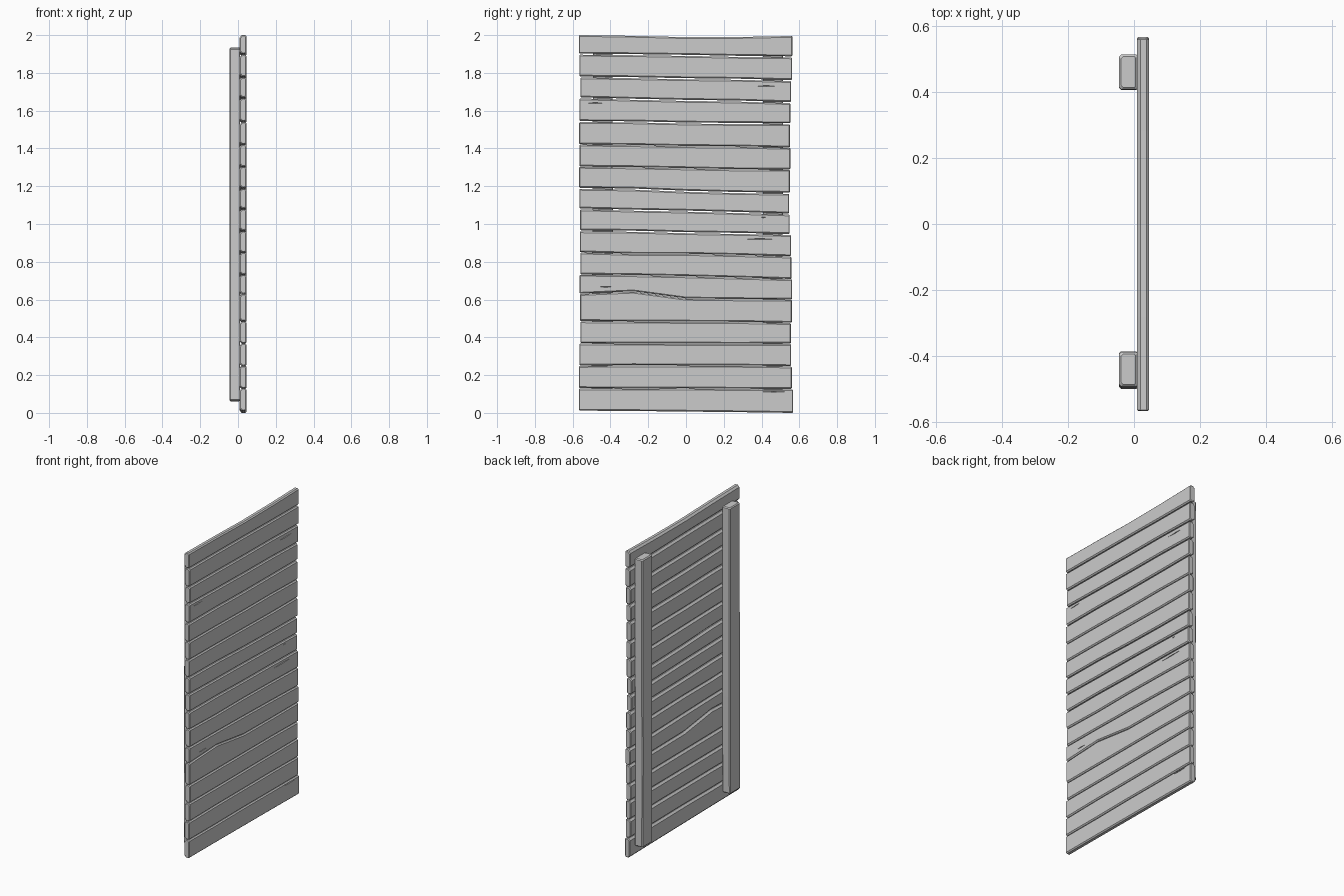
import bpy, bmesh, random
from mathutils import Vector

if "Cube" in bpy.data.objects:
    bpy.data.objects.remove(bpy.data.objects["Cube"])

random.seed(4)


def beam(name, stations, x0, x1, cb, cf, end, axis):
    """Loft a chamfered board. stations: (position, low, high) along the axis.
    cb / cf = back and front chamfer, end = end chamfer."""
    bm = bmesh.new()

    def ring(p, lo, hi, shrink=0.0):
        a, b = x0 + shrink, x1 - shrink
        lo, hi = lo + shrink, hi - shrink
        db, df = min(cb, 0.011), min(cf, 0.011)
        pts = [(a, lo + cb), (a + db, lo), (b - df, lo), (b, lo + cf),
               (b, hi - cf), (b - df, hi), (a + db, hi), (a, hi - cb)]
        return [bm.verts.new((x, p, t) if axis == 'Y' else (x, t, p)) for x, t in pts]

    first, last = stations[0], stations[-1]
    rings = [ring(*first, shrink=end)]
    rings.append(ring(first[0] + end, *first[1:]))
    rings += [ring(*s) for s in stations[1:-1]]
    rings.append(ring(last[0] - end, *last[1:]))
    rings.append(ring(*last, shrink=end))
    for r, s in zip(rings, rings[1:]):
        for i in range(8):
            j = (i + 1) % 8
            bm.faces.new((r[i], r[j], s[j], s[i]))
    bm.faces.new(rings[0])
    bm.faces.new(rings[-1])
    bmesh.ops.recalc_face_normals(bm, faces=bm.faces)
    me = bpy.data.meshes.new(name)
    bm.to_mesh(me)
    bm.free()
    ob = bpy.data.objects.new(name, me)
    bpy.context.collection.objects.link(ob)
    return ob


# Seam heights between planks, bottom to top, at the left and right ends
left = [0.132, 0.25, 0.368, 0.483, 0.63, 0.735, 0.85, 0.965, 1.08,
        1.19, 1.305, 1.423, 1.543, 1.67, 1.78, 1.898]
right = [0.128, 0.248, 0.368, 0.478, 0.60, 0.71, 0.828, 0.942, 1.055,
         1.162, 1.285, 1.405, 1.528, 1.642, 1.762, 1.882]
open_seams = {7, 8, 9, 12, 13, 14, 15}
ys = [-0.55, -0.28, 0.0, 0.28, 0.55]

seams = []
for k, (l, r) in enumerate(zip(left, right)):
    row = []
    for i in range(5):
        w = random.uniform(-0.003, 0.003)
        if k == 4:
            w = (0, 0.02, -0.01, -0.006, 0)[i]
        g = 0.003 if k in open_seams else 0.0012
        row.append((l + (r - l) * i / 4 + w, g))
    seams.append(row)
bottom = [(z, 0) for z in (0.012, 0.01, 0.007, 0.004, 0.0)]
top = [(z, 0) for z in (2.0, 1.996, 1.989, 1.99, 1.995)]
rows = [bottom] + seams + [top]

# Planks
planks = []
right_ends = [0.567, 0.56, 0.556, 0.555, 0.56, 0.562, 0.558, 0.556, 0.548,
              0.546, 0.55, 0.552, 0.55, 0.552, 0.556, 0.562, 0.563]
for k in range(17):
    lo, hi = rows[k], rows[k + 1]
    st = []
    for i, y in enumerate(ys):
        if i == 0:
            y = -0.567 + (0 if k in (0, 16) else random.uniform(0, 0.008))
        elif i == 4:
            y = right_ends[k]
        st.append((y, lo[i][0] + lo[i][1], hi[i][0] - hi[i][1]))
    planks.append(beam(f"plank_{k + 1:02d}", st, 0.009, 0.045, 0.012, 0.007, 0.004, 'Y'))

# Upright battens on the back
beam("batten_right", [(0.06, 0.41, 0.512), (0.7, 0.406, 0.51), (1.3, 0.408, 0.514),
                      (1.935, 0.408, 0.513)], -0.045, 0.011, 0.006, 0.004, 0.006, 'Z')
beam("batten_left", [(0.065, -0.50, -0.39), (0.7, -0.497, -0.386), (1.3, -0.495, -0.388),
                     (1.93, -0.492, -0.388)], -0.045, 0.011, 0.006, 0.004, 0.006, 'Z')

# Weathering cracks: thin wedges cut into plank faces (plank, y start, y end, z)
cracks = [(7, 0.26, 0.52, 0.92), (14, 0.34, 0.51, 1.73), (13, -0.55, -0.41, 1.64),
          (8, 0.39, 0.43, 1.035), (5, -0.48, -0.37, 0.667), (0, 0.38, 0.55, 0.112)]
for k, ya, yb, z in cracks:
    bm = bmesh.new()
    mid = (ya + yb) / 2
    v = [bm.verts.new(p) for p in ((0.05, ya, z), (0.05, mid, z + 0.004), (0.05, yb, z),
                                   (0.05, mid, z - 0.004), (0.034, mid, z))]
    bm.faces.new(v[:4])
    for i in range(4):
        bm.faces.new((v[i], v[(i + 1) % 4], v[4]))
    bmesh.ops.recalc_face_normals(bm, faces=bm.faces)
    me = bpy.data.meshes.new("crack_cutter")
    bm.to_mesh(me)
    bm.free()
    cutter = bpy.data.objects.new("crack_cutter", me)
    bpy.context.collection.objects.link(cutter)
    cutter.hide_render = True
    cutter.hide_viewport = True
    mod = planks[k].modifiers.new("crack", 'BOOLEAN')
    mod.operation = 'DIFFERENCE'
    mod.solver = 'EXACT'
    mod.object = cutter
